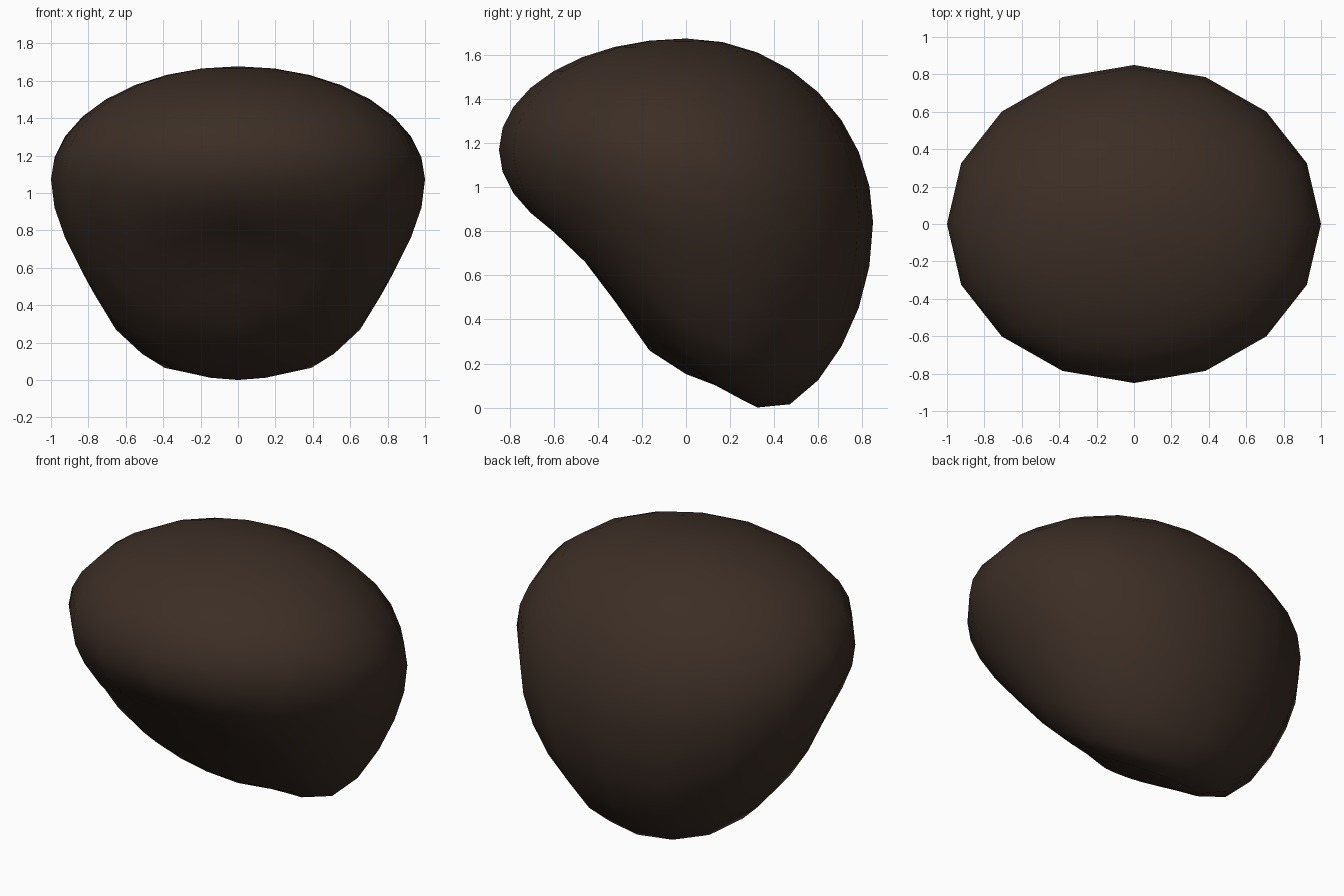
import bpy, bmesh
from math import sin, cos, pi, asin, hypot

if "Cube" in bpy.data.objects:
    bpy.data.objects.remove(bpy.data.objects["Cube"])

SIDES = RINGS = 16
POLE_Z = 0.14          # height of the underside pole


def height(cx, cy, s):
    """Surface height for heading (cx, cy) and unit-sphere height s."""
    rim = 1.06 - 0.165 * cy - 0.065 * cy * cy      # slanted widest ring
    if s >= 0:                                     # crown
        return rim + (1.665 - rim) * s
    d = -s                                         # underside
    z = rim - (0.765 + 0.25 * cy) * d              # shallow front, deep back
    z -= 0.17 * cx * cx * sin(1.6 * asin(min(d, 1))) ** 4   # side lobes
    blend = d ** 12
    return z * (1 - blend) + POLE_Z * blend


# Rounded hair cap: a sphere reshaped by the height rule
mesh = bpy.data.meshes.new("hair_cap")
bm = bmesh.new()
bmesh.ops.create_uvsphere(bm, u_segments=SIDES, v_segments=RINGS, radius=1)
for v in bm.verts:
    x, y, s = v.co
    r = hypot(x, y)
    cx, cy = (x / r, y / r) if r > 1e-4 else (0, 0)
    v.co = (x, 0.85 * y, height(cx, cy, s))
low = min(v.co.z for v in bm.verts)
for v in bm.verts:
    v.co.z -= low
bmesh.ops.recalc_face_normals(bm, faces=bm.faces)
for f in bm.faces:
    f.smooth = True
bm.to_mesh(mesh)
bm.free()

hair = bpy.data.objects.new("hair_cap", mesh)
bpy.context.collection.objects.link(hair)

# Dark brown colour
brown = bpy.data.materials.new("dark_brown")
brown.diffuse_color = (0.045, 0.027, 0.019, 1)
brown.use_nodes = True
brown.node_tree.nodes["Principled BSDF"].inputs["Base Color"].default_value = brown.diffuse_color
mesh.materials.append(brown)
